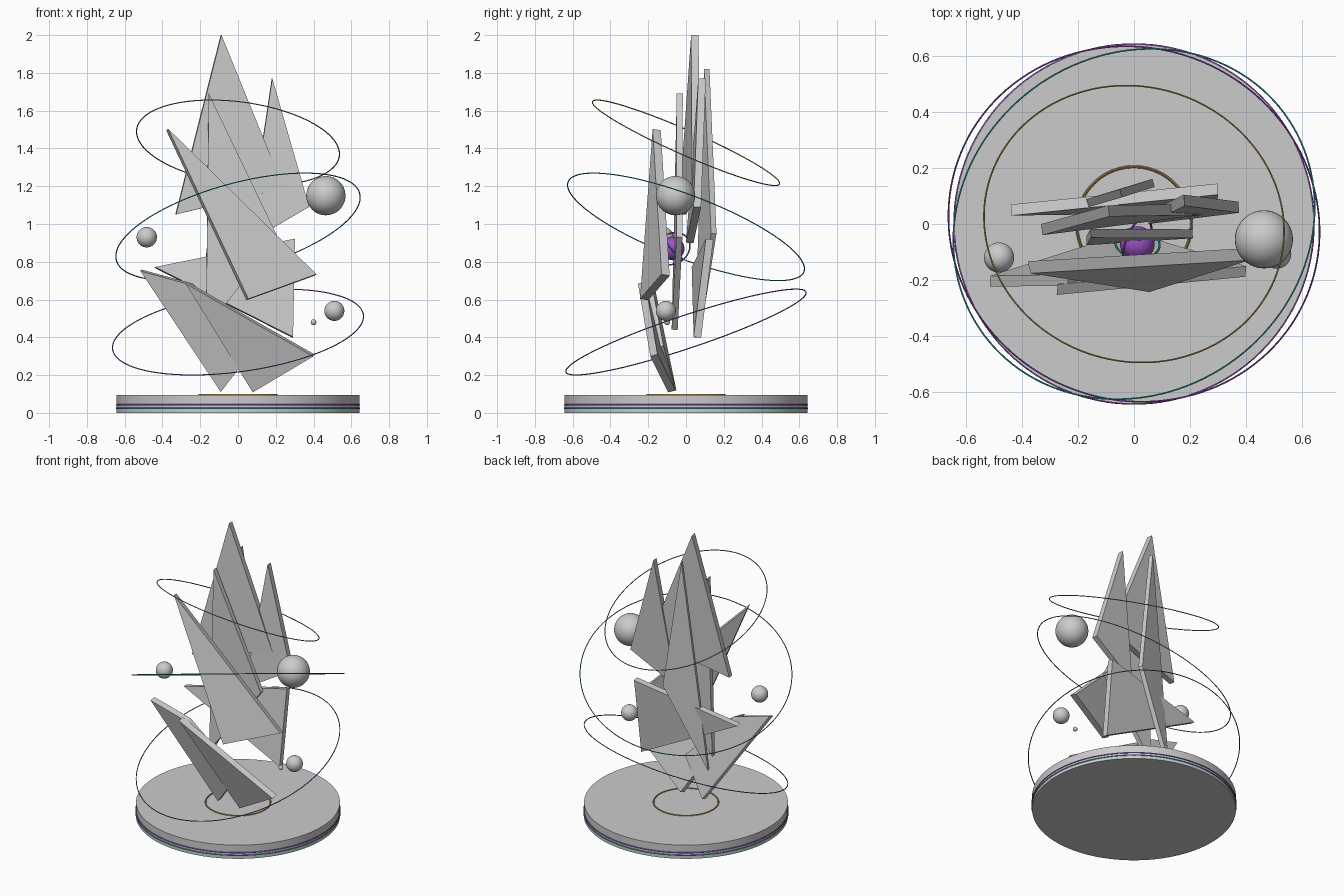
import bpy
from mathutils import Vector

if "Cube" in bpy.data.objects:
    bpy.data.objects.remove(bpy.data.objects["Cube"])


def material(name, color):
    m = bpy.data.materials.new(name)
    m.diffuse_color = (*color, 1)
    m.use_nodes = True
    m.node_tree.nodes["Principled BSDF"].inputs["Base Color"].default_value = m.diffuse_color
    return m


GOLD = material("gold", (0.45, 0.27, 0.07))
TEAL = material("teal", (0.03, 0.38, 0.40))
PURPLE = material("purple", (0.33, 0.08, 0.55))


def finish(name, mat=None, smooth=True):
    ob = bpy.context.object
    ob.name = name
    if mat:
        ob.data.materials.append(mat)
    if smooth:
        bpy.ops.object.shade_smooth_by_angle()
    return ob


def ball(name, center, radius, mat=None):
    bpy.ops.mesh.primitive_uv_sphere_add(segments=40, ring_count=20, radius=radius, location=center)
    finish(name, mat)


def ring(name, center, radius, tube, normal, mat, segments=128):
    # Circular hoop whose axis follows the given normal
    bpy.ops.mesh.primitive_torus_add(major_segments=segments, minor_segments=8,
                                     major_radius=radius, minor_radius=tube, location=center)
    ob = finish(name, mat)
    ob.rotation_euler = Vector((0, 0, 1)).rotation_difference(Vector(normal)).to_euler()


def shard(name, corners, thickness=0.04):
    # Flat plate: the outline pushed out both ways along its normal
    pts = [Vector(c) for c in corners]
    n = (pts[1] - pts[0]).cross(pts[2] - pts[0]).normalized()
    h = n * thickness / 2
    k = len(pts)
    verts = [p + h for p in pts] + [p - h for p in pts]
    faces = [tuple(range(k)), tuple(reversed(range(k, 2 * k)))]
    faces += [(i, i + k, (i + 1) % k + k, (i + 1) % k) for i in range(k)]
    me = bpy.data.meshes.new(name)
    me.from_pydata(verts, [], faces)
    bpy.context.collection.objects.link(bpy.data.objects.new(name, me))


# Round plinth with trim rings
bpy.ops.mesh.primitive_cylinder_add(vertices=96, radius=0.643, depth=0.095, location=(0, 0, 0.0475))
finish("plinth")
ring("plinth_purple_trim", (0, 0, 0.042), 0.643, 0.004, (0, 0, 1), PURPLE)
ring("plinth_teal_trim", (0, 0, 0.024), 0.643, 0.004, (0, 0, 1), TEAL)
ring("plinth_gold_inlay", (0, 0, 0.096), 0.205, 0.005, (0, 0, 1), GOLD)

# Crystal shards
shard("tall_shard", [(-0.09, 0.047, 2.0), (-0.33, -0.02, 1.05), (0.24, 0.052, 1.19)])
shard("back_shard", [(-0.047, 0.11, 1.82), (0.07, 0.147, 0.95), (-0.217, 0.06, 0.40)], 0.03)
shard("right_shard", [(0.18, 0.085, 1.77), (0.375, 0.06, 1.09), (0.05, 0.02, 0.90)])
shard("middle_shard", [(-0.44, 0.05, 0.77), (0.30, 0.125, 0.92), (0.29, 0.06, 0.40)])
shard("inner_shard", [(-0.155, -0.033, 1.69), (-0.17, -0.06, 0.44), (0.21, -0.035, 0.93)], 0.032)
shard("front_shard", [(-0.375, -0.155, 1.5), (0.41, -0.108, 0.73), (0.05, -0.222, 0.60)], 0.045)
shard("lower_left_shard", [(-0.515, -0.205, 0.755), (-0.24, -0.201, 0.68),
                           (0.09, -0.138, 0.35), (-0.09, -0.07, 0.115)])
shard("lower_right_shard", [(-0.275, -0.235, 0.69), (0.40, -0.17, 0.305), (0.08, -0.075, 0.115)])

# Glowing core with its small hoops
core = (0.012, -0.07, 0.87)
ball("core", core, 0.062, PURPLE)
ring("core_teal_hoop", core, 0.08, 0.004, (0.1, 0.75, 0.65), TEAL, 64)
ring("core_purple_hoop", core, 0.095, 0.004, (0.85, -0.3, 0.45), PURPLE, 64)

# Large tilted orbit rings
ring("gold_orbit", (0, 0, 1.43), 0.541, 0.003, (0.12, 0.40, 0.907), GOLD)
ring("teal_orbit", (0, 0, 0.985), 0.668, 0.003, (-0.25, 0.345, 0.905), TEAL)
ring("purple_orbit", (0, 0, 0.428), 0.670, 0.003, (-0.13, -0.313, 0.94), PURPLE)

# Orbiting balls
ball("large_ball", (0.465, -0.055, 1.15), 0.104)
ball("left_ball", (-0.483, -0.12, 0.93), 0.054)
ball("right_ball", (0.51, -0.107, 0.54), 0.053)
ball("tiny_ball", (0.40, -0.10, 0.48), 0.015)
